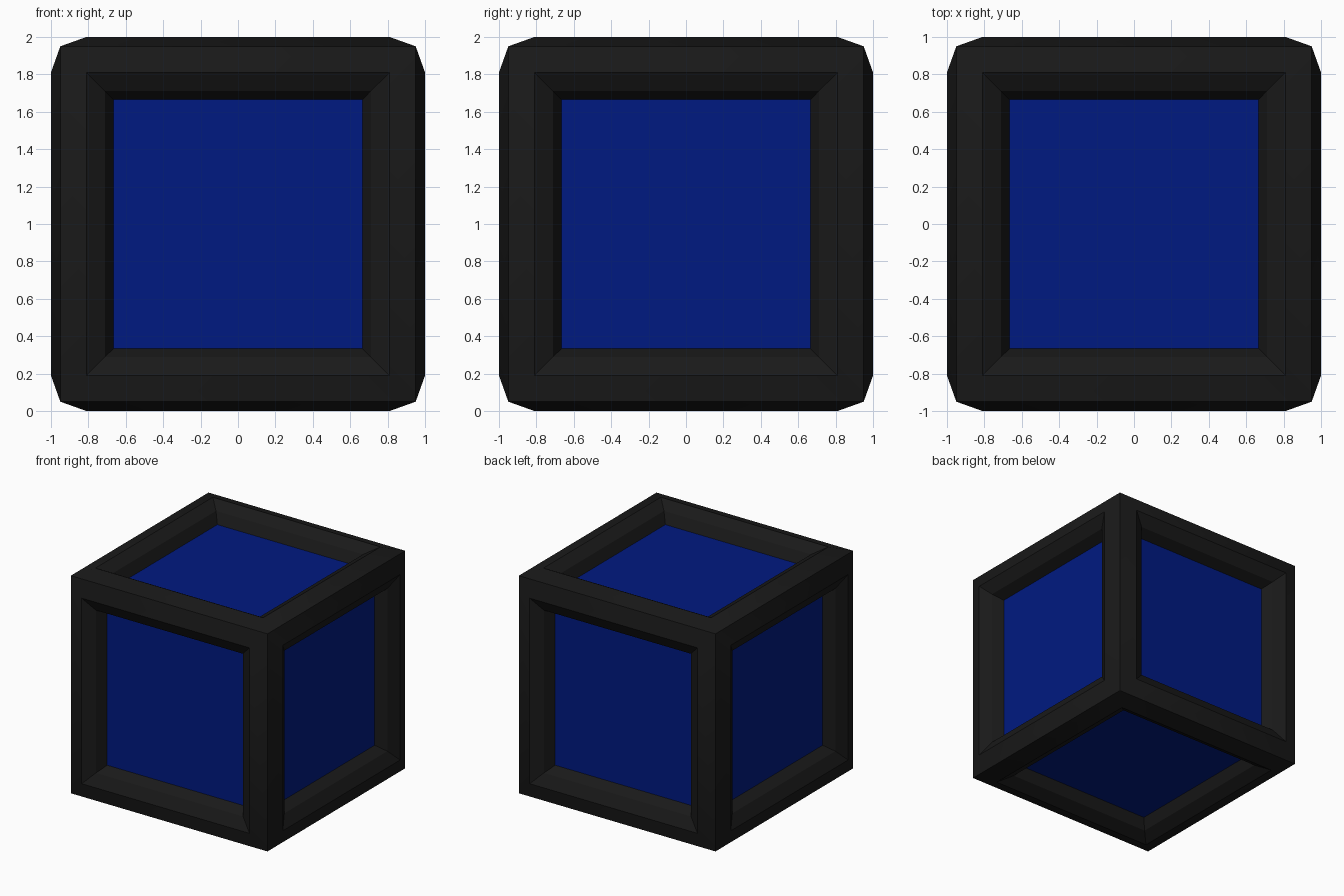
import bpy, bmesh, math
from mathutils import Vector

default = bpy.data.objects.get("Cube")
if default:
    bpy.data.objects.remove(default, do_unlink=True)


def material(name, color):
    m = bpy.data.materials.new(name)
    m.use_nodes = True
    m.diffuse_color = color
    m.node_tree.nodes["Principled BSDF"].inputs["Base Color"].default_value = color
    return m


def add_object(name, bm, mat):
    mesh = bpy.data.meshes.new(name)
    bm.to_mesh(mesh)
    bm.free()
    mesh.materials.append(mat)
    obj = bpy.data.objects.new(name, mesh)
    bpy.context.collection.objects.link(obj)
    obj.location.z = 1.0
    return obj


charcoal = material("charcoal", (0.01, 0.01, 0.01, 1))
deep_blue = material("deep_blue", (0.0, 0.01, 0.22, 1))

# Square profile rings on each side: half width, distance from the centre
CORNER = 0.95
RINGS = [(0.81, 1.0), (0.71, 0.945), (0.665, 0.855)]

# Frame: cube whose six sides step out to a lip, then down to the recess
bm = bmesh.new()
bmesh.ops.create_cube(bm, size=2 * CORNER)
sides = list(bm.faces)
half, height = CORNER, CORNER
for new_half, new_height in RINGS:
    bm.normal_update()
    bmesh.ops.inset_individual(bm, faces=sides, thickness=half - new_half,
                               depth=0, use_even_offset=True)
    for side in sides:
        normal = side.normal.copy()
        for v in side.verts:
            v.co += normal * (new_height - height)
    half, height = new_half, new_height
bmesh.ops.delete(bm, geom=sides, context='FACES_ONLY')
bm.normal_update()
frame = add_object("frame", bm, charcoal)
bpy.ops.object.select_all(action='DESELECT')
frame.select_set(True)
bpy.context.view_layer.objects.active = frame
bpy.ops.object.shade_smooth_by_angle(angle=math.radians(30))

# Panels: one flat blue square at the bottom of each recess
directions = {
    "front": (0, -1, 0), "back": (0, 1, 0), "left": (1, 0, 0),
    "right": (-1, 0, 0), "top": (0, 0, 1), "bottom": (0, 0, -1),
}
for label, direction in directions.items():
    normal = Vector(direction)
    turn = normal.to_track_quat('Z', 'Y').to_matrix().to_4x4()
    turn.translation = normal * height
    bm = bmesh.new()
    bmesh.ops.create_grid(bm, x_segments=1, y_segments=1, size=half, matrix=turn)
    add_object(label + "_panel", bm, deep_blue)
